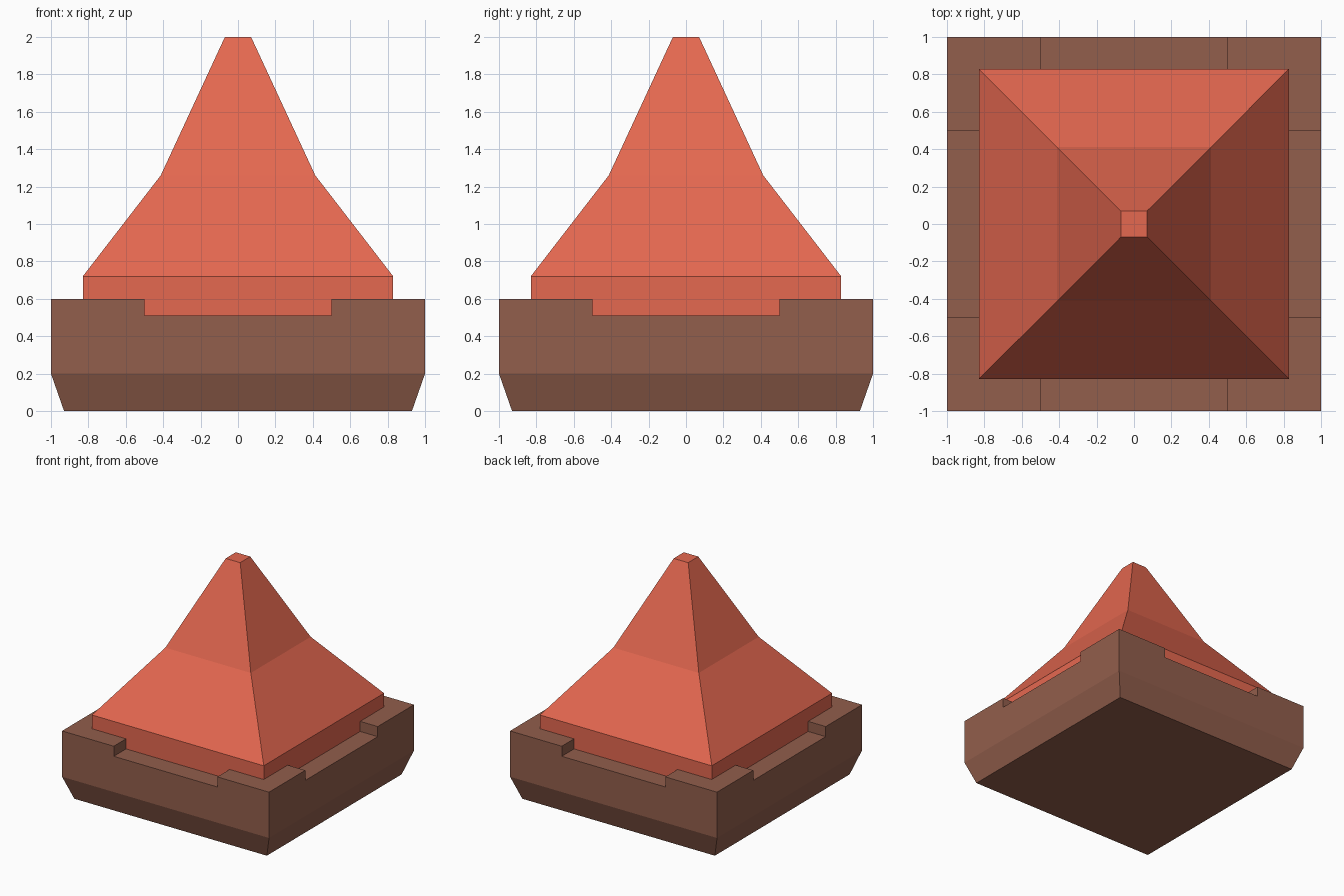
import bpy

if "Cube" in bpy.data.objects:
    bpy.data.objects.remove(bpy.data.objects["Cube"])


def material(name, rgb):
    # sRGB 0-255 to linear
    lin = [c / 255 / 12.92 if c / 255 <= 0.04045 else ((c / 255 + 0.055) / 1.055) ** 2.4 for c in rgb]
    m = bpy.data.materials.new(name)
    m.diffuse_color = (*lin, 1)
    m.use_nodes = True
    m.node_tree.nodes["Principled BSDF"].inputs["Base Color"].default_value = m.diffuse_color
    return m


def square_loft(name, profile, mat):
    # Stack of square rings (half width, height), capped at both ends
    verts = [(sx * r, sy * r, z) for r, z in profile
             for sx, sy in ((-1, -1), (1, -1), (1, 1), (-1, 1))]
    faces = [(3, 2, 1, 0)]
    for i in range(len(profile) - 1):
        a = 4 * i
        faces += [(a + k, a + (k + 1) % 4, a + 4 + (k + 1) % 4, a + 4 + k) for k in range(4)]
    n = len(verts)
    faces.append((n - 4, n - 3, n - 2, n - 1))
    mesh = bpy.data.meshes.new(name)
    mesh.from_pydata(verts, [], faces)
    mesh.materials.append(mat)
    ob = bpy.data.objects.new(name, mesh)
    bpy.context.collection.objects.link(ob)
    return ob


brown = material("brown", (146, 94, 76))
red = material("orange red", (229, 104, 80))

# Parapet base with tapered foot
base = square_loft("parapet_base", [(0.93, 0), (1, 0.2), (1, 0.6)], brown)

# Shallow notches in the middle of each side
cutters = []
for name, scale in (("notch_cutter_x", (2.4, 1, 0.4)), ("notch_cutter_y", (1, 2.4, 0.4))):
    bpy.ops.mesh.primitive_cube_add(size=1, location=(0, 0, 0.712))
    cut = bpy.context.object
    cut.name = name
    cut.scale = scale
    bpy.ops.object.transform_apply(location=True, rotation=False, scale=True)
    cut.data.materials.append(brown)
    cut.hide_render = True
    cutters.append(cut)
    mod = base.modifiers.new(name, "BOOLEAN")
    mod.operation = "DIFFERENCE"
    mod.solver = "EXACT"
    mod.object = cut

# Apply the cuts and remove the helpers
bpy.ops.object.select_all(action="DESELECT")
base.select_set(True)
bpy.context.view_layer.objects.active = base
for mod in list(base.modifiers):
    bpy.ops.object.modifier_apply(modifier=mod.name)
for cut in cutters:
    bpy.data.objects.remove(cut)

# Bent pyramid roof rising from inside the parapet
square_loft("roof", [(0.83, 0.5), (0.83, 0.72), (0.413, 1.26), (0.07, 2)], red)
